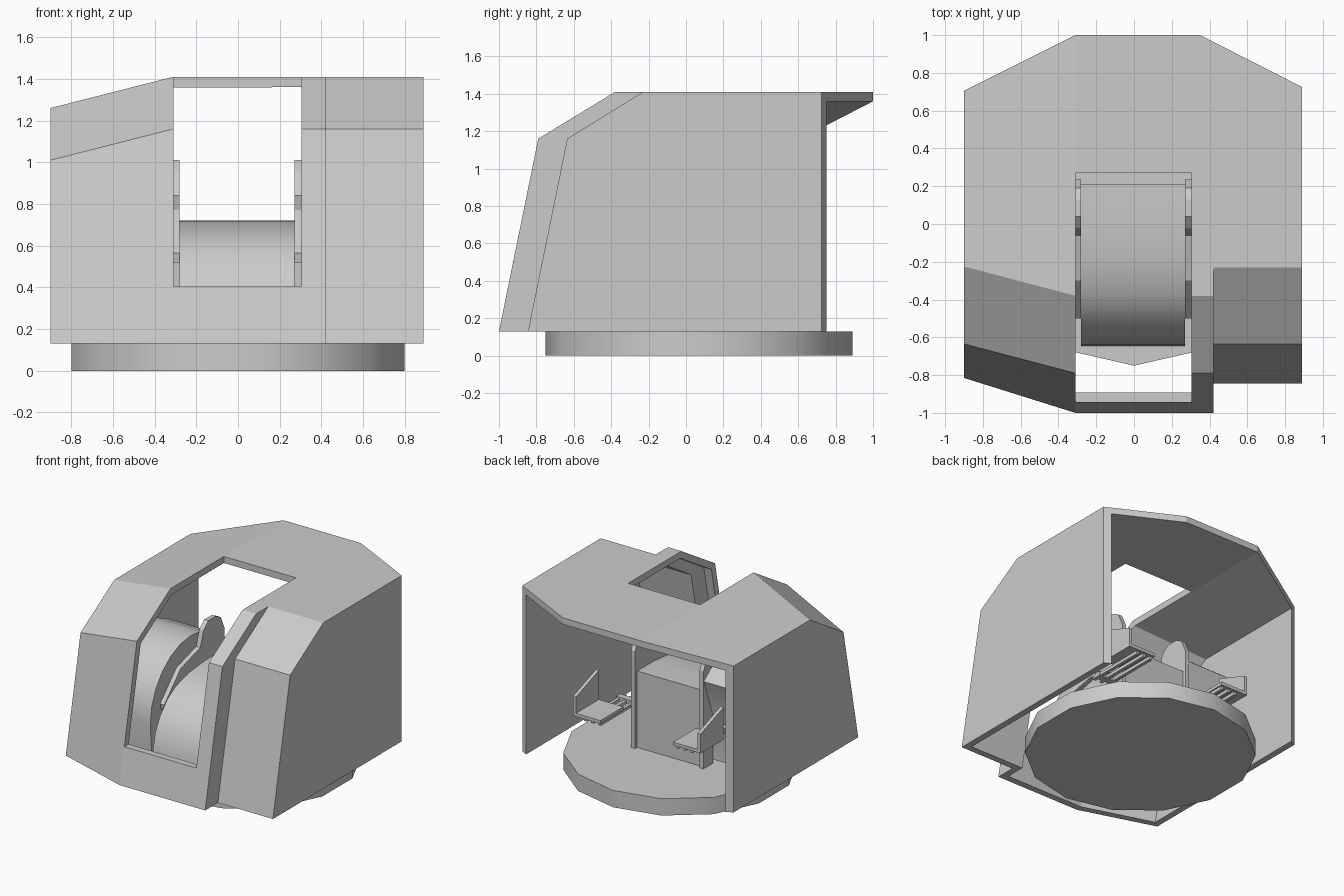
import bpy, bmesh, math
from mathutils import Vector, Matrix

if "Cube" in bpy.data.objects:
    bpy.data.objects.remove(bpy.data.objects["Cube"])


def finish(bm, name, smooth=False):
    bmesh.ops.recalc_face_normals(bm, faces=bm.faces[:])
    me = bpy.data.meshes.new(name)
    bm.to_mesh(me)
    bm.free()
    ob = bpy.data.objects.new(name, me)
    bpy.context.collection.objects.link(ob)
    if smooth:
        bpy.ops.object.select_all(action='DESELECT')
        bpy.context.view_layer.objects.active = ob
        ob.select_set(True)
        bpy.ops.object.shade_smooth_by_angle(angle=math.radians(35))
    return ob


def extrude_x(name, profile, x0, x1, smooth=False):
    """Solid from a (y, z) profile swept between x0 and x1."""
    bm = bmesh.new()
    x0, x1 = min(x0, x1), max(x0, x1)
    f = bm.faces.new([bm.verts.new((x0, y, z)) for y, z in profile])
    r = bmesh.ops.extrude_face_region(bm, geom=[f], use_keep_orig=True)
    for v in r['geom']:
        if isinstance(v, bmesh.types.BMVert):
            v.co.x = x1
    return finish(bm, name, smooth)


def box(name, x0, x1, y0, y1, z0, z1):
    return extrude_x(name, [(y0, z0), (y1, z0), (y1, z1), (y0, z1)], x0, x1)


# turntable: 14-sided disc
bm = bmesh.new()
bmesh.ops.create_cone(bm, cap_ends=True, segments=14, radius1=0.82, radius2=0.82, depth=0.13,
                      matrix=Matrix.Translation((0, 0.07, 0.065)) @ Matrix.Rotation(0, 4, 'Z'))
finish(bm, "turntable", True)

# gun shield: outer corner points, named column + level
P = {
    'Ab': (-.9, -.815, .13), 'Am': (-.9, -.635, 1.01), 'At': (-.9, -.225, 1.26),
    'Ar': (-.9, .705, 1.26), 'Ag': (-.9, .705, .13),
    'Bb': (-.31, -1, .13), 'Bs': (-.31, -.944, .405), 'Bm': (-.31, -.79, 1.16),
    'Bt': (-.31, -.38, 1.41), 'Bh': (-.31, .27, 1.41), 'Br': (-.31, 1, 1.41),
    'Cb': (.305, -1, .13), 'Cs': (.305, -.944, .405), 'Cm': (.305, -.79, 1.16),
    'Ct': (.305, -.38, 1.41), 'Ch': (.305, .27, 1.41), 'Fr': (.35, 1, 1.41),
    'Db': (.42, -1, .13), 'Dm': (.42, -.79, 1.16), 'Dt': (.42, -.38, 1.41),
    'db': (.42, -.845, .13), 'dm': (.42, -.635, 1.16), 'dt': (.42, -.23, 1.41),
    'Eb': (.89, -.845, .13), 'Em': (.89, -.635, 1.16), 'Et': (.89, -.23, 1.41),
    'Er': (.89, .725, 1.41), 'Eg': (.89, .725, .13),
}
PANELS = ["Ab Bb Bs Bm Am", "Am Bm Bt At", "At Bt Bh Br Ar", "Bh Ch Fr Br", "Bb Cb Cs Bs",
          "Cb Db Dm Cm Cs", "Cm Dm Dt Ct", "Ct Dt dt Et Er Fr Ch", "Db db dm dt Dt Dm",
          "db Eb Em dm", "dm Em Et dt", "Eb Eg Er Et Em", "Ag Ab Am At Ar"]
X, Y, Z = Vector((1, 0, 0)), Vector((0, 1, 0)), Vector((0, 0, 1))
bm = bmesh.new()
V = {k: bm.verts.new(c) for k, c in P.items()}
for p in PANELS:
    bm.faces.new([V[k] for k in p.split()])
bm.normal_update()
T = 0.05
inner = {}
for k, v in V.items():
    # inner point lies T below every touching panel and stays in the open-edge planes
    cons = [(f.normal, -T) for f in v.link_faces]
    if k[1] in 'bsg':
        cons.append((Z, 0))
    if k in ('Bs', 'Bm', 'Bt', 'Bh', 'Cs', 'Cm', 'Ct', 'Ch'):
        cons.append((X, 0))
    if k in ('Bh', 'Ch', 'Br', 'Fr'):
        cons.append((Y, 0))
    if k[0] in 'AE' and k[1] in 'rg':
        s = 1 if k[0] == 'E' else -1
        cons.append((Vector((s * .45, .89, 0)), 0))
    M = Matrix.Identity(3) * 1e-4
    rhs = Vector((0, 0, 0))
    for n, d in cons:
        M = M + Matrix([[a * b for b in n] for a in n])
        rhs += n * d
    inner[v] = v.co + M.inverted() @ rhs
outer_faces = bm.faces[:]
rim = [(e.verts[0], e.verts[1]) for e in bm.edges if e.is_boundary]
I = {v: bm.verts.new(c) for v, c in inner.items()}
for f in outer_faces:
    bm.faces.new([I[v] for v in reversed(f.verts[:])])
for a, b in rim:
    bm.faces.new([a, b, I[b], I[a]])
finish(bm, "gun_shield")

# central curved cradle block between the cheeks
extrude_x("cradle_block", [(.21, .13), (.21, .72), (0, .718), (-.2, .7), (-.36, .655), (-.46, .595),
                           (-.55, .5), (-.61, .39), (-.64, .26), (-.645, .13)], -.28, .27, True)

# trunnion cheeks: posts with a forward arm
CHEEK = [(.235, .13), (.235, .88), (.19, .98), (.13, 1.01), (.04, 1.01), (-.02, .96), (-.06, .84),
         (-.3, .77), (-.5, .565), (-.49, .52), (-.12, .6), (.1, .55), (.12, .13)]
extrude_x("left_cheek", CHEEK, -.315, -.28)
extrude_x("right_cheek", CHEEK, .27, .305)

# large drum on the left of the gun
extrude_x("left_drum", [(-.6, .16)] + [(-.12 + .5 * math.cos(a), .45 + .5 * math.sin(a)) for a in
          [math.radians(180 - 15 * i) for i in range(10)]] + [(.12, .5), (.12, .16)], -.7, -.315, True)

# crew seats with side guards, carried on rails from the cheeks
for s, side in ((-1, "left"), (1, "right")):
    box(side + "_seat_pan", s * .31, s * .54, .32, .6, .45, .475)
    extrude_x(side + "_seat_guard", [(.32, .45), (.6, .45), (.6, .6), (.32, .7)], s * .52, s * .545)
    for i in range(3):
        x = .32 + .06 * i
        box(f"{side}_seat_rail_{i + 1}", s * x, s * (x + .025), .1, .58, .425, .45)
    box(side + "_rail_bracket", s * .3, s * .47, .13, .18, .425, .46)
